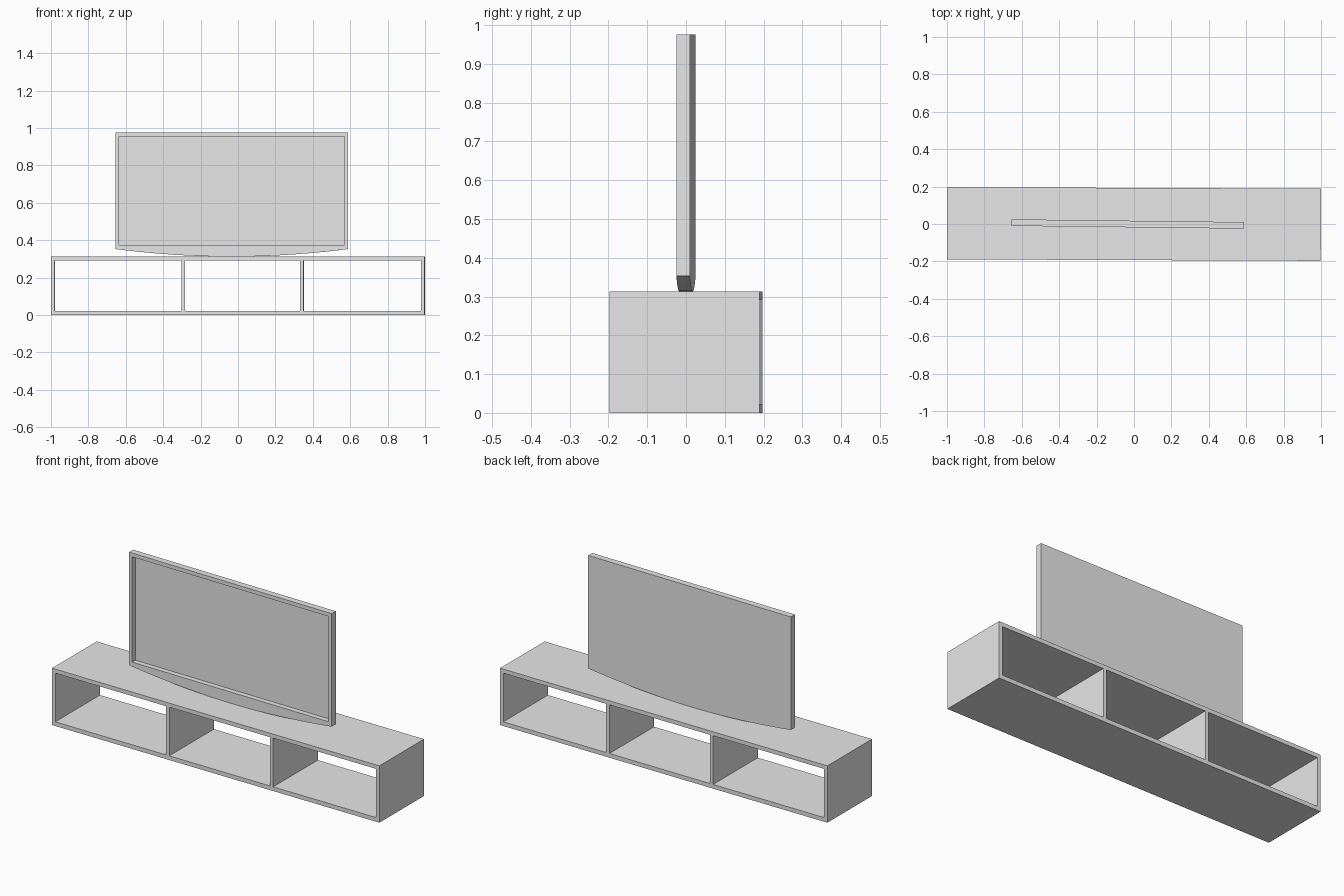
import bpy, bmesh, math
from mathutils import Vector

cube = bpy.data.objects.get("Cube")
if cube:
    bpy.data.objects.remove(cube)

grey = bpy.data.materials.new("plain_grey")
grey.use_nodes = True
colour = (0.8, 0.8, 0.8, 1)
grey.diffuse_color = colour
grey.node_tree.nodes["Principled BSDF"].inputs["Base Color"].default_value = colour


def finish(name, bm, x, turn):
    """Turn a bmesh into a flat-shaded object placed at x and turned about z."""
    bmesh.ops.recalc_face_normals(bm, faces=bm.faces[:])
    mesh = bpy.data.meshes.new(name)
    bm.to_mesh(mesh)
    bm.free()
    mesh.materials.append(grey)
    obj = bpy.data.objects.new(name, mesh)
    obj.location.x = x
    obj.rotation_euler.z = turn
    bpy.context.collection.objects.link(obj)


def ring(bm, points, y):
    """Closed loop of vertices and edges at depth y."""
    verts = [bm.verts.new((x, y, z)) for x, z in points]
    edges = [bm.edges.new((a, b)) for a, b in zip(verts, verts[1:] + verts[:1])]
    return verts, edges


def wall(bm, front, back):
    """Quads joining two matching loops."""
    n = len(front)
    for i in range(n):
        j = (i + 1) % n
        bm.faces.new((front[i], front[j], back[j], back[i]))


# Open cabinet: front grid without the compartment cells, extruded backwards
half_depth = 0.193
xs = [-0.999, -0.979, -0.302, -0.283, 0.331, 0.351, 0.979, 0.999]
zs = [0, 0.023, 0.291, 0.313]
bm = bmesh.new()
grid = [[bm.verts.new((x, -half_depth, z)) for z in zs] for x in xs]
for i in range(len(xs) - 1):
    for k in range(len(zs) - 1):
        if not (k == 1 and i % 2 == 1):
            bm.faces.new((grid[i][k], grid[i + 1][k],
                          grid[i + 1][k + 1], grid[i][k + 1]))
extruded = bmesh.ops.extrude_face_region(bm, geom=bm.faces[:], use_keep_orig=True)
moved = [g for g in extruded["geom"] if isinstance(g, bmesh.types.BMVert)]
bmesh.ops.translate(bm, verts=moved, vec=Vector((0, 2 * half_depth, 0)))
finish("cabinet", bm, 0, -0.004)

# Television: bowed lower edge, rectangular screen recess, solid back
half_width, top, corner, lowest = 0.622, 0.975, 0.353, 0.313
half_thick, recess = 0.0175, 0.028
steps = 20
outline = [(half_width, top), (-half_width, top)]
for i in range(steps + 1):
    t = 2 * i / steps - 1
    outline.append((half_width * t, lowest + (corner - lowest) * t * t))
sx, s_low, s_top = 0.603, 0.375, 0.954
screen = [(sx, s_top), (-sx, s_top), (-sx, s_low), (sx, s_low)]

bm = bmesh.new()
outer_front, outer_edges = ring(bm, outline, -half_thick)
outer_back, _ = ring(bm, outline, half_thick)
inner_front, inner_edges = ring(bm, screen, -half_thick)
inner_back, _ = ring(bm, screen, -half_thick + recess)
bmesh.ops.triangle_fill(bm, edges=outer_edges + inner_edges, use_beauty=True)
wall(bm, outer_front, outer_back)
wall(bm, inner_front, inner_back)
bm.faces.new(outer_back)
bm.faces.new(inner_back)
finish("television", bm, -0.034, -0.012)
